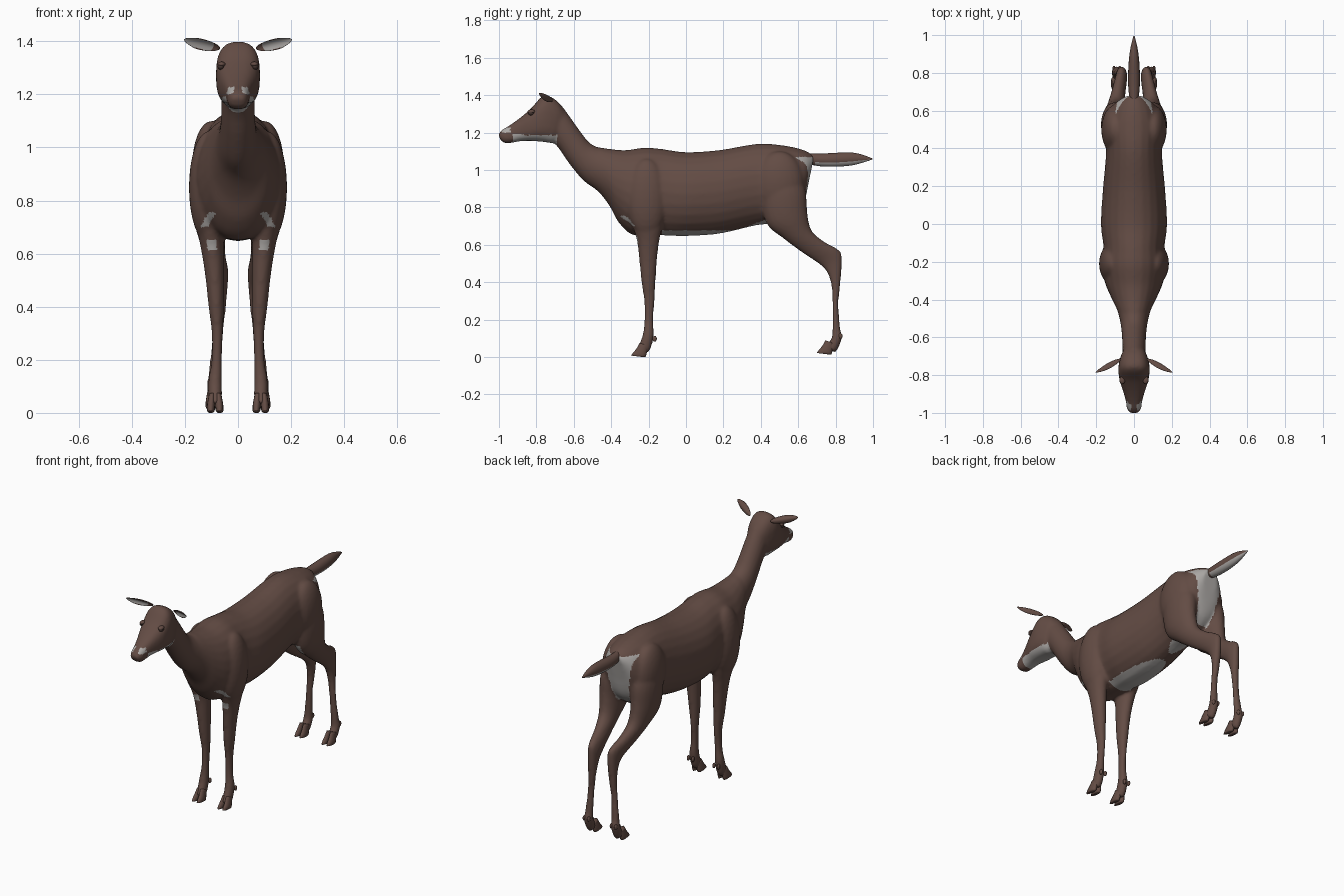
import bpy, bmesh, math
from mathutils import Vector


def material(name, rgb):
    m = bpy.data.materials.new(name)
    m.diffuse_color = (*rgb, 1)
    return m


BROWN = material("brown coat", (0.125, 0.072, 0.058))
PALE = material("pale fur", (0.42, 0.40, 0.385))
DARK = material("dark eye", (0.06, 0.036, 0.03))


def make(name, bm, mats=(BROWN, PALE)):
    bmesh.ops.recalc_face_normals(bm, faces=bm.faces)
    me = bpy.data.meshes.new(name)
    bm.to_mesh(me)
    bm.free()
    ob = bpy.data.objects.new(name, me)
    bpy.context.collection.objects.link(ob)
    for m in mats:
        me.materials.append(m)
    me.shade_smooth()
    return ob


def loft(bm, rings, sides=24, steps=5, square=1.0, side=1):
    """Ring = upper (y, z), lower (y, z), centre x, half width; smoothed along its length."""
    rows = []
    n = len(rings)
    for i in range(n - 1):
        p = [rings[min(max(i + k, 0), n - 1)] for k in (-1, 0, 1, 2)]
        for s in range(steps + (i == n - 2)):
            t = s / steps
            rows.append([0.5 * (2 * b + (c - a) * t + (2 * a - 5 * b + 4 * c - d) * t * t
                                + (3 * b - a - 3 * c + d) * t ** 3) for a, b, c, d in zip(*p)])
    loops = []
    for ty, tz, by, bz, cx, hw in rows:
        loop = []
        for j in range(sides):
            a = math.tau * j / sides
            c, s = (math.copysign(abs(f) ** square, f) for f in (math.cos(a), math.sin(a)))
            loop.append(bm.verts.new((side * (cx + hw * s),
                                      (ty + by) / 2 + c * (ty - by) / 2,
                                      (tz + bz) / 2 + c * (tz - bz) / 2)))
        loops.append(loop)
    faces = [bm.faces.new(loops[0]), bm.faces.new(loops[-1][::-1])]
    for a, b in zip(loops, loops[1:]):
        for j in range(sides):
            k = (j + 1) % sides
            faces.append(bm.faces.new((a[j], b[j], b[k], a[k])))
    bmesh.ops.recalc_face_normals(bm, faces=faces)


def blob(bm, centre, radii):
    vs = bmesh.ops.create_uvsphere(bm, u_segments=24, v_segments=16, radius=1)["verts"]
    for v in vs:
        v.co = Vector([c + r * q for c, r, q in zip(centre, radii, v.co)])


TORSO = [
    (.685, 1.075, .655, .93, 0, .05), (.63, 1.107, .62, .80, 0, .115),
    (.52, 1.132, .52, .72, 0, .155), (.38, 1.14, .38, .705, 0, .148),
    (.18, 1.107, .18, .66, 0, .165), (0, 1.096, 0, .647, 0, .175),
    (-.13, 1.113, -.11, .65, 0, .162), (-.22, 1.12, -.2, .65, 0, .168),
    (-.32, 1.107, -.29, .655, 0, .155), (-.40, 1.112, -.36, .72, 0, .125),
    (-.45, 1.12, -.41, .81, 0, .10), (-.48, 1.125, -.47, .885, 0, .083),
    (-.52, 1.15, -.55, .945, 0, .07), (-.56, 1.20, -.625, 1.035, 0, .064),
    (-.61, 1.27, -.68, 1.115, 0, .062), (-.66, 1.34, -.73, 1.17, 0, .06)]
HEAD = [
    (-.645, 1.31, -.68, 1.17, 0, .05), (-.69, 1.37, -.71, 1.145, 0, .07),
    (-.76, 1.398, -.76, 1.15, 0, .083), (-.83, 1.328, -.82, 1.155, 0, .077),
    (-.89, 1.277, -.88, 1.155, 0, .058), (-.945, 1.238, -.93, 1.146, 0, .043),
    (-.982, 1.215, -.965, 1.143, 0, .038), (-1.004, 1.19, -.99, 1.158, 0, .024)]
FRONT_LEG = [
    (-.30, .80, -.11, .80, .11, .06), (-.285, .70, -.125, .70, .105, .052),
    (-.262, .62, -.143, .62, .097, .043), (-.25, .52, -.155, .52, .088, .036),
    (-.238, .40, -.163, .40, .082, .029), (-.224, .30, -.168, .30, .078, .021),
    (-.222, .20, -.175, .20, .080, .020), (-.232, .12, -.172, .12, .086, .026),
    (-.250, .07, -.185, .055, .086, .026), (-.265, .04, -.205, .02, .086, .024)]
HIND_LEG = [
    (.41, 1.02, .60, 1.02, .085, .06), (.40, .87, .64, .89, .098, .075),
    (.43, .715, .648, .78, .105, .065), (.52, .635, .67, .68, .098, .05),
    (.62, .56, .735, .62, .085, .038), (.715, .495, .82, .57, .068, .031),
    (.755, .45, .834, .51, .066, .027), (.778, .38, .824, .38, .070, .023),
    (.783, .28, .815, .28, .078, .020), (.783, .15, .825, .15, .088, .023),
    (.777, .10, .836, .11, .091, .026), (.755, .07, .818, .055, .091, .025),
    (.74, .045, .80, .025, .091, .023)]

# Torso, neck, head and legs, fused into one skin
bm = bmesh.new()
loft(bm, TORSO)
loft(bm, HEAD, square=.75)
for s in (-1, 1):
    loft(bm, FRONT_LEG, side=s)
    loft(bm, HIND_LEG, side=s)
    blob(bm, (s * .112, -.21, .85), (.073, .11, .21))   # shoulder
    blob(bm, (s * .10, .50, .93), (.073, .13, .17))     # haunch
body = make("body", bm)
remesh = body.modifiers.new("fuse", "REMESH")
remesh.mode = "VOXEL"
remesh.voxel_size = .0095
smooth = body.modifiers.new("soften", "SMOOTH")
smooth.factor, smooth.iterations = .5, 5
bpy.context.view_layer.objects.active = body
for m in ("fuse", "soften"):
    bpy.ops.object.modifier_apply(modifier=m)


def is_pale(c, n):
    x, y, z = abs(c.x), c.y, c.z
    belly = -.13 < y < .47 and .62 < z < .678 + max(0, y - .28) * .4 and n.z < -.1 and x < .12
    rump = y > .58 and .70 < z < 1.07 and n.y > .3 and x < .035 + (z - .70) * .17
    jaw = -.93 < y < -.69 and z < 1.187 + max(0, -.85 - y) * .1 and (y < -.72 or z > 1.13)
    lip = -.985 < y < -.94 and 1.20 < z < 1.228 and x > .015
    leg_spot = y < -.19 and n.y < -.3 and .612 < z < .655 and .08 < x < .115
    chest_spot = y < -.19 and n.y < -.2 and .70 < z < .755 and abs(x - .112 + (z - .728) * .6) < .014
    return belly or rump or jaw or lip or leg_spot or chest_spot


for p in body.data.polygons:
    p.material_index = int(is_pale(p.center, p.normal))
    p.use_smooth = True

# Tail, pale underneath
bm = bmesh.new()
loft(bm, [(.64, 1.09, .66, 1.03, 0, .022), (.72, 1.088, .72, 1.02, 0, .03),
          (.80, 1.092, .80, 1.018, 0, .031), (.88, 1.094, .88, 1.024, 0, .026),
          (.94, 1.083, .94, 1.038, 0, .017), (.996, 1.062, .996, 1.056, 0, .003)], sides=16)
tail = make("tail", bm)
for p in tail.data.polygons:
    p.material_index = int(p.normal.z < -.25 and p.center.y > .69)

for s, tag in ((-1, "right"), (1, "left")):
    # Cupped leaf-shaped ear with a pale hollow
    bm = bmesh.new()
    bmesh.ops.create_uvsphere(bm, u_segments=20, v_segments=14, radius=1)
    hollow = [f.index for f in bm.faces if False]
    along = Vector((s * .135, -.07, .035))
    front = Vector((s * .42, -.86, -.12)).normalized()
    up = along.normalized().cross(front) * s
    if up.z < 0:
        up = -up
    bm.faces.ensure_lookup_table()
    for f in bm.faces:
        c = f.calc_center_median()
        f.material_index = int(c.y < -.12 and abs(c.x) < .85 and c.z > -.6)
    for v in bm.verts:
        w, thick, u = v.co.x, -v.co.y, v.co.z
        t = (u + 1) / 2
        width = .034 * (1.0 if u < .2 else 1 - .35 * (u - .2))
        depth = thick * .008 + .022 * w * w - .012 * (1 - u * u)
        v.co = (Vector((s * .068, -.715, 1.372)) + along * t
                + up * (w * width) + front * depth)
    make(tag + "_ear", bm)

    # Eye with a brow-like lid
    bm = bmesh.new()
    blob(bm, (s * .064, -.828, 1.305), (.013, .017, .013))
    make(tag + "_eye", bm, (DARK,))
    bm = bmesh.new()
    blob(bm, (s * .062, -.826, 1.313), (.015, .021, .010))
    make(tag + "_eyelid", bm)

    # Cloven hooves and dewclaws
    for name, y, x, z in (("front", -.22, .086, 0), ("hind", .773, .091, .014)):
        bm = bmesh.new()
        for o in (-.015, .015):
            loft(bm, [(y - .028, z + .075, y + .018, z + .06, x + o * .8, .012),
                      (y - .045, z + .045, y + .010, z + .022, x + o, .015),
                      (y - .064, z + .022, y + .004, z + .001, x + o * 1.1, .015),
                      (y - .074, z + .008, y - .01, z, x + o * 1.1, .011)],
                 sides=12, steps=3, side=s)
            blob(bm, (s * (x + o), y + .052, z + .098), (.008, .012, .016))
        make(f"{tag}_{name}_hoof", bm)
